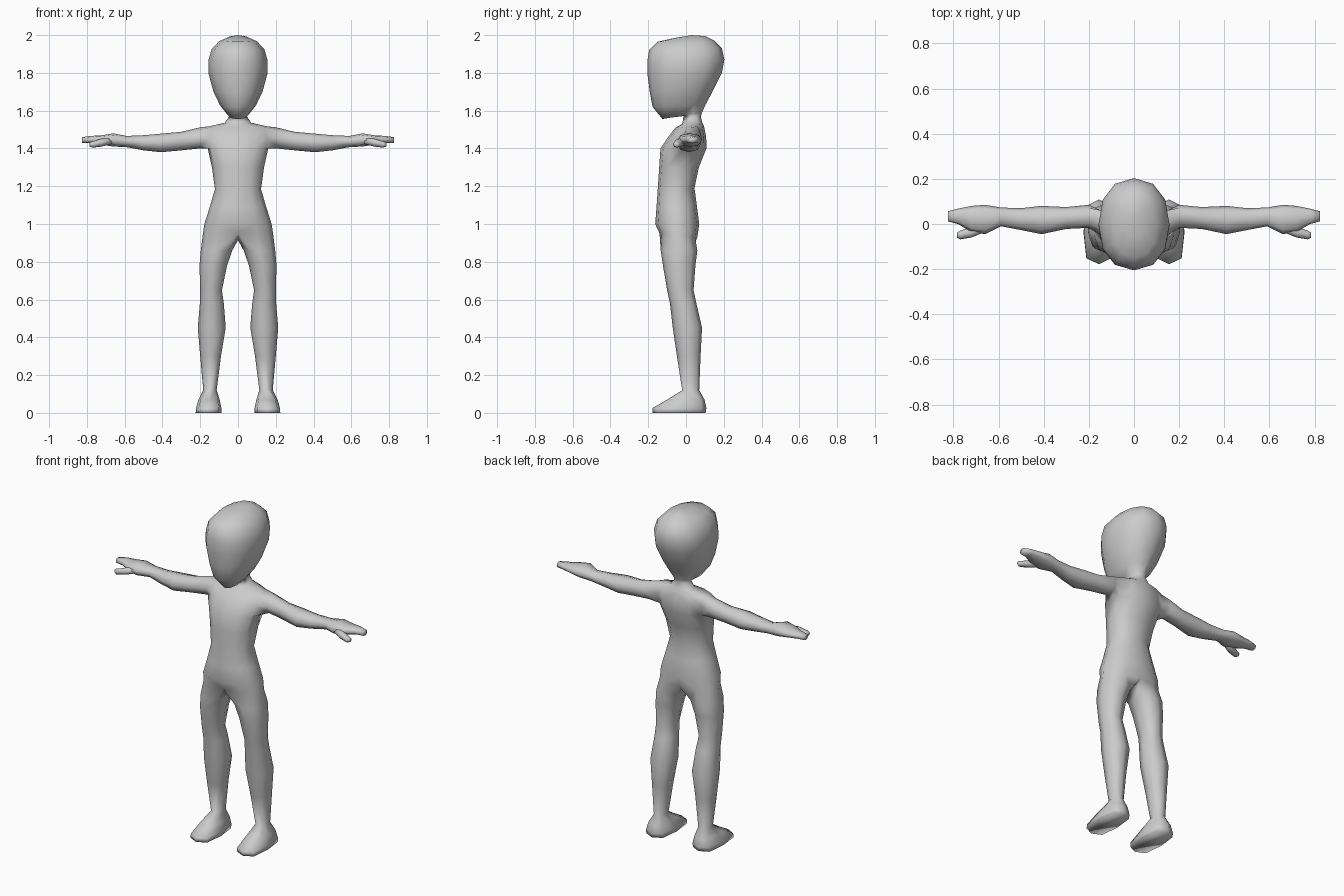
import bpy, bmesh
from math import sin, cos, pi, radians

cube = bpy.data.objects.get("Cube")
if cube:
    bpy.data.objects.remove(cube, do_unlink=True)

grey = bpy.data.materials.new("plain grey")
grey.use_nodes = True
grey.diffuse_color = (0.6, 0.6, 0.6, 1)
grey.node_tree.nodes["Principled BSDF"].inputs["Base Color"].default_value = (0.6, 0.6, 0.6, 1)

bm = bmesh.new()


def rounded(v, power):
    return (abs(v) ** power) * (1 if v > 0 else -1)


def half_ring(z_front, z_back, y_front, y_back, width, power=0.9):
    """Half a cross-section, from the front centre line to the back one."""
    ring = []
    for k in range(7):
        a = pi * k / 6
        t = (1 - rounded(cos(a), power)) / 2
        x = 0 if k in (0, 6) else width * sin(a) ** power
        ring.append(bm.verts.new((x, y_front + (y_back - y_front) * t,
                                  z_front + (z_back - z_front) * t)))
    return ring


def oval(a0, a1, b0, b1, start, place, power=0.9):
    """Eight-sided cross-section of a limb inside the given bounds."""
    ring = []
    for k in range(8):
        t = radians(start + 45 * k)
        c, s = round(cos(t), 5), round(sin(t), 5)
        a = (a0 + a1) / 2 + (a1 - a0) / 2 * rounded(c, power)
        b = (b0 + b1) / 2 + (b1 - b0) / 2 * rounded(s, power)
        ring.append(bm.verts.new(place(a, b)))
    return ring


def bridge(r1, r2, closed=True):
    n = len(r1)
    for i in range(n if closed else n - 1):
        j = (i + 1) % n
        bm.faces.new((r1[i], r1[j], r2[j], r2[i]))


def limb(rings):
    for r1, r2 in zip(rings, rings[1:]):
        bridge(r1, r2)
    bm.faces.new(rings[-1])


# Trunk, neck and head: z front, z back, y front, y back, half width
trunk = [half_ring(*r) for r in [
    (0.95, 0.93, -0.14, 0.06, 0.187),
    (1.0, 1.0, -0.163, 0.07, 0.178),
    (1.09, 1.1, -0.156, 0.057, 0.148),
    (1.18, 1.19, -0.15, 0.045, 0.122),
    (1.3, 1.3, -0.142, 0.068, 0.138),
    (1.4, 1.4, -0.135, 0.108, 0.16),
    (1.46, 1.46, -0.095, 0.107, 0.17),
    (1.51, 1.52, -0.055, 0.095, 0.165),
    (1.53, 1.54, -0.02, 0.085, 0.07),
    (1.575, 1.57, -0.012, 0.078, 0.045),
    (1.556, 1.59, -0.125, 0.085, 0.05),
    (1.62, 1.635, -0.177, 0.105, 0.095),
    (1.7, 1.7, -0.192, 0.14, 0.13),
    (1.8, 1.8, -0.205, 0.19, 0.157),
    (1.86, 1.87, -0.205, 0.203, 0.157),
    (1.92, 1.93, -0.195, 0.19, 0.14),
    (1.965, 1.97, -0.15, 0.15, 0.1),
    (1.985, 1.995, -0.06, 0.1, 0.05)]]
for r1, r2 in zip(trunk, trunk[1:]):
    bridge(r1, r2, closed=False)
crown = bm.verts.new((0, 0.03, 2.0))
for a, b in zip(trunk[-1], trunk[-1][1:]):
    bm.faces.new((a, b, crown))

# Open the shoulder and grow the arm from its edge
low, mid, top = trunk[5:8]
socket = [low[2], low[3], low[4], mid[4], top[4], top[3], top[2], mid[2]]
for f in list(mid[3].link_faces):
    bm.faces.remove(f)
bm.edges.ensure_lookup_table()
bm.verts.remove(mid[3])


def arm_ring(x, y0, y1, z0, z1):
    return oval(y0, y1, z0, z1, -135, lambda a, b: (x, a, b))


limb([socket] + [arm_ring(*r) for r in [
    (0.2, -0.017, 0.085, 1.4, 1.512),
    (0.3, -0.022, 0.075, 1.39, 1.488),
    (0.41, -0.045, 0.08, 1.38, 1.478),
    (0.5, -0.027, 0.07, 1.39, 1.47),
    (0.59, -0.01, 0.073, 1.407, 1.466),
    (0.66, -0.045, 0.085, 1.41, 1.48),
    (0.72, -0.035, 0.08, 1.42, 1.47),
    (0.78, 0.0, 0.068, 1.428, 1.466),
    (0.825, 0.012, 0.056, 1.428, 1.46)]])

# Thumb
thumb = [arm_ring(*r) for r in [
    (0.66, -0.035, 0.01, 1.425, 1.46),
    (0.72, -0.06, -0.012, 1.41, 1.452),
    (0.77, -0.068, -0.03, 1.404, 1.437),
    (0.785, -0.06, -0.038, 1.41, 1.432)]]
limb(thumb)
bm.faces.new(thumb[0])

# Leg and foot: z, inner x, outer x, y front, y back, roundness
crotch = bm.verts.new((0, -0.03, 0.915))


def leg_ring(z, x0, x1, y0, y1, power=0.9):
    return oval(x0, x1, y0, y1, -135, lambda a, b: (a, b, z), power)


limb([trunk[0] + [crotch]] + [leg_ring(*r) for r in [
    (0.86, 0.03, 0.197, -0.134, 0.06),
    (0.78, 0.058, 0.204, -0.122, 0.05),
    (0.65, 0.085, 0.2, -0.1, 0.04),
    (0.58, 0.075, 0.202, -0.085, 0.055),
    (0.45, 0.065, 0.213, -0.07, 0.085),
    (0.3, 0.09, 0.2, -0.048, 0.077),
    (0.12, 0.113, 0.184, -0.02, 0.07),
    (0.07, 0.097, 0.21, -0.1, 0.098, 0.7),
    (0.025, 0.088, 0.222, -0.178, 0.108, 0.6),
    (0, 0.088, 0.224, -0.178, 0.104, 0.6)]])

bmesh.ops.recalc_face_normals(bm, faces=bm.faces)
for f in bm.faces:
    f.smooth = True
mesh = bpy.data.meshes.new("body")
bm.to_mesh(mesh)
bm.free()
mesh.materials.append(grey)
body = bpy.data.objects.new("body", mesh)
bpy.context.collection.objects.link(body)

# Other half of the body
mirror = body.modifiers.new("mirror", "MIRROR")
mirror.use_clip = True
mirror.merge_threshold = 0.0005
